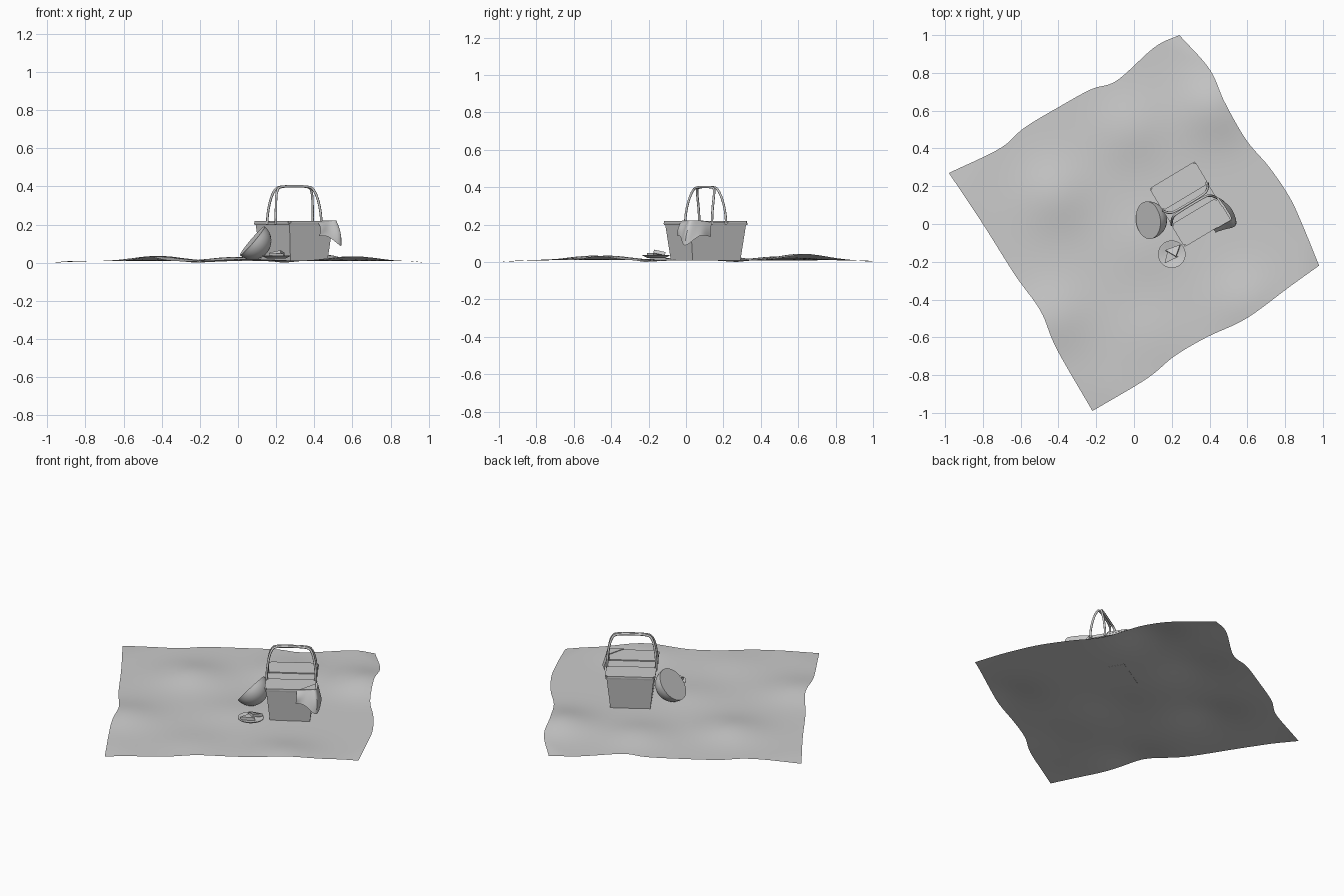
import bpy, bmesh, math
from math import sin, cos, pi, radians, exp
from mathutils import Matrix, Vector

if "Cube" in bpy.data.objects:
    bpy.data.objects.remove(bpy.data.objects["Cube"])

GREY = (0.6, 0.6, 0.6, 1)
grey = bpy.data.materials.new("plain grey")
grey.use_nodes = True
grey.diffuse_color = GREY
grey.node_tree.nodes["Principled BSDF"].inputs["Base Color"].default_value = GREY

BASKET = Matrix.Translation((0.295, 0.105, 0)) @ Matrix.Rotation(radians(31), 4, "Z")


def finish(name, bm, matrix=Matrix(), smooth=True, closed=True):
    """Turn a bmesh into a named object placed by a matrix."""
    bm.transform(matrix)
    if closed:
        bmesh.ops.recalc_face_normals(bm, faces=bm.faces)
    mesh = bpy.data.meshes.new(name)
    bm.to_mesh(mesh)
    bm.free()
    obj = bpy.data.objects.new(name, mesh)
    bpy.context.collection.objects.link(obj)
    mesh.materials.append(grey)
    if smooth:
        bpy.ops.object.select_all(action="DESELECT")
        obj.select_set(True)
        bpy.context.view_layer.objects.active = obj
        bpy.ops.object.shade_smooth_by_angle(angle=radians(35))
    return obj


def spline(points, t):
    """Point on a Catmull-Rom curve through the points, t from 0 to 1."""
    pts = [Vector(p) for p in points]
    pts = [2 * pts[0] - pts[1]] + pts + [2 * pts[-1] - pts[-2]]
    f = t * (len(points) - 1)
    i = min(int(f), len(points) - 2)
    f -= i
    a, b, c, d = pts[i:i + 4]
    return (2 * b + (c - a) * f + (2 * a - 5 * b + 4 * c - d) * f ** 2
            + (3 * b - a - 3 * c + d) * f ** 3) / 2


def sheet(bm, nu, nv, point):
    """Grid of faces from a function of two parameters."""
    grid = [[bm.verts.new(point(i / nu, j / nv)) for i in range(nu + 1)]
            for j in range(nv + 1)]
    for j in range(nv):
        for i in range(nu):
            bm.faces.new((grid[j][i], grid[j][i + 1], grid[j + 1][i + 1], grid[j + 1][i]))


def prism(bm, bottom, top):
    """Solid between two matching outlines."""
    lo = [bm.verts.new(p) for p in bottom]
    hi = [bm.verts.new(p) for p in top]
    n = len(lo)
    bm.faces.new(lo[::-1])
    bm.faces.new(hi)
    for i in range(n):
        bm.faces.new((lo[i], lo[(i + 1) % n], hi[(i + 1) % n], hi[i]))


def rect(hx, hy, z, cy=0):
    return [(x * hx, cy + y * hy, z) for x, y in ((-1, -1), (1, -1), (1, 1), (-1, 1))]


# Blanket: patch between four wavy edges, with gentle humps
front = [(-.22, -.99), (.066, -.82), (.214, -.70), (.384, -.6), (.595, -.5), (.823, -.333), (.98, -.22)]
back = [(-.98, .27), (-.71, .4), (-.58, .51), (-.39, .624), (-.225, .714), (-.09, .76), (.11, .937), (.24, 1)]
left = [(-.22, -.99), (-.41, -.66), (-.495, -.46), (-.63, -.27), (-.8, 0), (-.98, .27)]
right = [(.98, -.22), (.89, 0), (.823, .143), (.717, .3), (.595, .444), (.48, .645), (.4, .82), (.24, 1)]
humps = [(-.43, -.5, .026), (.42, .62, .036), (.6, -.42, .026), (-.42, .15, .028),
         (-.02, .5, .022), (.05, -.1, .012), (.1, -.6, .01)]


def blanket_point(s, t):
    corner = (Vector(front[0]) * (1 - s) * (1 - t) + Vector(front[-1]) * s * (1 - t)
              + Vector(back[0]) * (1 - s) * t + Vector(back[-1]) * s * t)
    p = (spline(front, s) * (1 - t) + spline(back, s) * t
         + spline(left, t) * (1 - s) + spline(right, t) * s - corner)
    z = sum(h * exp(-((p.x - x) ** 2 + (p.y - y) ** 2) / 0.032) for x, y, h in humps)
    inner = min(1, 12 * s * (1 - s) + 12 * t * (1 - t))
    return p.x, p.y, z + 0.008 * inner


bm = bmesh.new()
sheet(bm, 40, 40, blanket_point)
finish("blanket", bm, closed=False)

# Basket: tapered body, rim band, two lids and a fixed centre strip
bm = bmesh.new()
prism(bm, rect(.113, .149, .008), rect(.133, .173, .205))
finish("basket_body", bm, BASKET, smooth=False)

bm = bmesh.new()
prism(bm, rect(.137, .177, .198), rect(.139, .179, .208))
finish("basket_rim", bm, BASKET, smooth=False)

for name, side in (("front_lid", -1), ("back_lid", 1)):
    bm = bmesh.new()
    prism(bm, rect(.141, .069, .208, side * .112), rect(.141, .069, .218, side * .112))
    upright = [e for e in bm.edges if abs(e.verts[0].co.z - e.verts[1].co.z) > .005]
    bmesh.ops.bevel(bm, geom=upright, offset=.012, segments=3, affect="EDGES")
    finish(name, bm, BASKET)

bm = bmesh.new()
prism(bm, rect(.139, .039, .206), rect(.139, .039, .214))
finish("centre_strip", bm, BASKET, smooth=False)

# Two arched handles leaning together at the top
arch = [(-.139, .2), (-.137, .26), (-.128, .33), (-.112, .378), (-.085, .397), (0, .401)]
arch += [(-x, z) for x, z in arch[-2::-1]]
for name, side in (("front_handle", -1), ("back_handle", 1)):
    curve = bpy.data.curves.new(name, "CURVE")
    curve.dimensions = "3D"
    curve.bevel_depth = .0065
    curve.bevel_resolution = 2
    curve.use_fill_caps = True
    line = curve.splines.new("POLY")
    count = 33
    line.points.add(count - 1)
    for i, p in enumerate(line.points):
        q = spline(arch, i / (count - 1))
        lean = side * (.006 + .038 * (1 - ((q.y - .2) / .201) ** 2))
        p.co = (q.x, lean, q.y, 1)
    line.use_smooth = True
    curve.materials.append(grey)
    handle = bpy.data.objects.new(name, curve)
    handle.matrix_world = BASKET
    bpy.context.collection.objects.link(handle)

# Napkin hanging over one corner of the basket
rim_line = [(.42, -.03, .21), (.475, .005, .22), (.515, .025, .222), (.485, .085, .22), (.445, .14, .212)]
hem_line = [(.425, -.045, .14), (.475, -.03, .135), (.54, -.005, .088), (.52, .075, .14), (.46, .135, .135)]


def napkin_point(s, t):
    p = spline(rim_line, s).lerp(spline(hem_line, s), t)
    out = Vector((.857, -.516, 0)) * .012 * sin(pi * t)
    return p + out * (.6 + .4 * cos(4 * pi * s))


bm = bmesh.new()
sheet(bm, 20, 10, napkin_point)
finish("napkin", bm, closed=False)

bm = bmesh.new()
prism(bm, [(.06, -.184, .216), (.144, -.184, .216), (.144, -.10, .216)],
      [(.06, -.184, .222), (.144, -.184, .222), (.144, -.10, .222)])
finish("napkin_top", bm, BASKET, smooth=False)

# Half melon leaning on the side of the basket, flat face outward
bm = bmesh.new()
bmesh.ops.create_uvsphere(bm, u_segments=32, v_segments=16, radius=.1)
cut = bmesh.ops.bisect_plane(bm, geom=bm.verts[:] + bm.edges[:] + bm.faces[:],
                             plane_co=(0, 0, 0), plane_no=(0, 0, 1), clear_outer=True)
bmesh.ops.holes_fill(bm, edges=[e for e in bm.edges if e.is_boundary])
facing = Vector((-.76, -.1, .65)).to_track_quat("Z", "Y").to_matrix().to_4x4()
finish("half_melon", bm, Matrix.Translation((.075, .02, .115)) @ facing)

# Plate: lathed profile with a raised rim
profile = [(0, .006), (.045, .006), (.068, .016), (.073, .016), (.073, .012), (.048, 0), (0, 0)]
bm = bmesh.new()
verts = [bm.verts.new((r, 0, z)) for r, z in profile]
edges = [bm.edges.new(pair) for pair in zip(verts, verts[1:])]
bmesh.ops.spin(bm, geom=verts + edges, axis=(0, 0, 1), cent=(0, 0, 0), angle=2 * pi, steps=32)
bmesh.ops.remove_doubles(bm, verts=bm.verts, dist=1e-5)
PLATE = Matrix.Translation((.2, -.16, .022))
finish("plate", bm, PLATE)

# Two triangular sandwiches, the second tilted against the first
corners = [(-.042, -.018), (.042, -.018), (0, .034)]
for name, spot, turn, tilt in (("flat_sandwich", (-.008, -.014, .008), 25, 0),
                               ("leaning_sandwich", (.012, .016, .018), 200, 14)):
    place = (PLATE @ Matrix.Translation(spot) @ Matrix.Rotation(radians(turn), 4, "Z")
             @ Matrix.Rotation(radians(tilt), 4, "X"))
    bm = bmesh.new()
    prism(bm, [(x, y, 0) for x, y in corners], [(x, y, .018) for x, y in corners])
    finish(name, bm, place, smooth=False)
